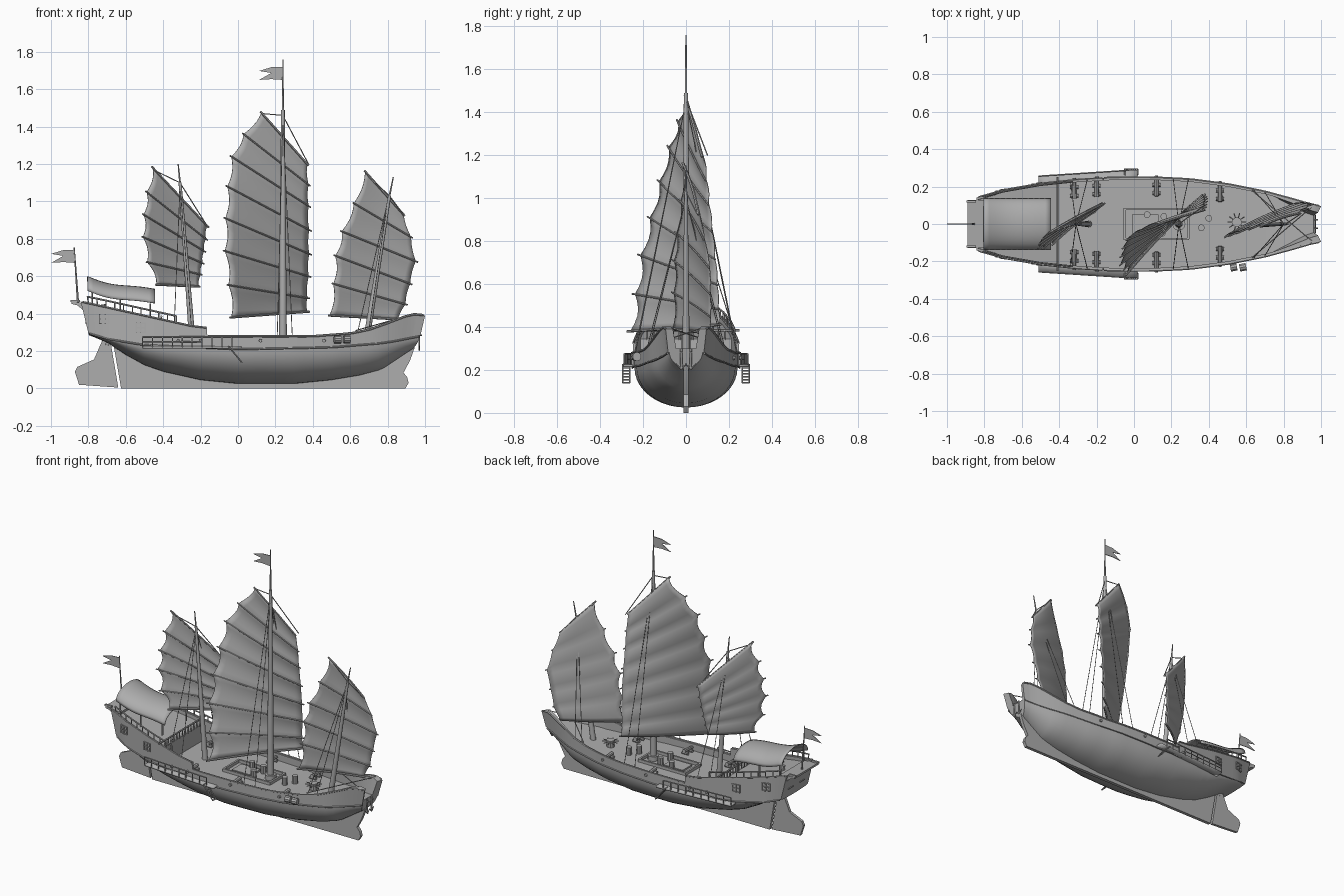
import bpy, bmesh, math
from mathutils import Vector

if "Cube" in bpy.data.objects:
    bpy.data.objects.remove(bpy.data.objects["Cube"], do_unlink=True)

grey = bpy.data.materials.new("plain grey")
grey.use_nodes = True
tone = (0.42, 0.42, 0.42, 1)
grey.diffuse_color = tone
grey.node_tree.nodes["Principled BSDF"].inputs["Base Color"].default_value = tone
parts = []


def finish(name, bm):
    bmesh.ops.recalc_face_normals(bm, faces=bm.faces)
    mesh = bpy.data.meshes.new(name)
    bm.to_mesh(mesh)
    bm.free()
    mesh.materials.append(grey)
    obj = bpy.data.objects.new(name, mesh)
    bpy.context.collection.objects.link(obj)
    parts.append(obj)
    return obj


def grid(name, rows, closed=False, thickness=0):
    """Skin a list of point rows; closed rows become a capped solid."""
    bm = bmesh.new()
    verts = [[bm.verts.new(p) for p in row] for row in rows]
    count = len(rows[0])
    for low, high in zip(verts, verts[1:]):
        for i in range(count if closed else count - 1):
            j = (i + 1) % count
            bm.faces.new((low[i], low[j], high[j], high[i]))
    if closed:
        bm.faces.new(verts[0])
        bm.faces.new(verts[-1])
    obj = finish(name, bm)
    if thickness:
        solid = obj.modifiers.new("thickness", "SOLIDIFY")
        solid.thickness = thickness
        solid.offset = 0


def plate(name, outline, thickness):
    """Flat shape drawn in the side plane."""
    sides = [[(x, s * thickness / 2, z) for x, z in outline] for s in (-1, 1)]
    grid(name, sides, closed=True)


def rods(name, items, sides=6):
    """Tapered rods; each item is start, end, start radius, end radius."""
    bm = bmesh.new()
    for a, b, *radius in items:
        a, b = Vector(a), Vector(b)
        turn = (b - a).to_track_quat("Z", "Y").to_matrix().to_4x4()
        turn.translation = (a + b) / 2
        bmesh.ops.create_cone(bm, cap_ends=True, segments=sides, radius1=radius[0],
                              radius2=radius[-1], depth=(b - a).length, matrix=turn)
    finish(name, bm)


def boxes(name, items):
    """Boxes; each item is centre, size."""
    bm = bmesh.new()
    for centre, size in items:
        made = bmesh.ops.create_cube(bm, size=1)["verts"]
        for v in made:
            v.co = Vector(centre) + Vector(v.co[i] * size[i] for i in range(3))
    finish(name, bm)


def lerp(table, x):
    if x <= table[0][0]:
        return table[0][1]
    for (x0, v0), (x1, v1) in zip(table, table[1:]):
        if x <= x1:
            return v0 + (v1 - v0) * (x - x0) / (x1 - x0)
    return table[-1][1]


# Hull with bulwarks, stern castle walls and decks in one loft
beam = [(-.84, .142), (-.7, .182), (-.5, .217), (-.3, .238), (-.1, .25), (.1, .25), (.3, .24),
        (.5, .214), (.7, .174), (.85, .134), (.95, .104), (1, .095)]
belly = [(-.84, .285), (-.7, .245), (-.6, .18), (-.5, .125), (-.4, .09), (-.2, .045), (0, .025),
         (.3, .025), (.5, .045), (.65, .07), (.8, .11), (.9, .155), (1, .205)]
wale = [(-.84, .295), (-.7, .265), (-.5, .232), (0, .21), (.5, .22), (.8, .245), (1, .28)]
sheer = [(-.84, .465), (-.25, .335), (-.166, .325), (-.164, .28), (.4, .28), (.6, .295),
         (.7, .315), (.8, .35), (.9, .388), (.96, .402), (1, .39)]
deck = [(-.84, .445), (-.41, .345), (-.405, .235), (.4, .235), (.7, .25), (1, .3)]


def bow_share(x):
    return min(max((x - .75) * 4, 0), 1)


def hull_point(x, y, z):
    stern = min(max((-.7 - x) * 7, 0), 1)
    hollow = .045 * (1 - min(abs(y) / lerp(beam, x), 1))
    return (x - bow_share(x) * ((.39 - z) * .18 + hollow) + stern * (.46 - z) * .25, y, z)


def section(x):
    w, b, k, t, d = (lerp(tab, x) for tab in (beam, belly, wale, sheer, deck))
    bow = bow_share(x)
    wall = .014 + .02 * bow
    curve = [i * math.pi / 20 for i in range(11)]
    half = [(w * (.96 - .15 * bow) * math.sin(a) ** (1 + .4 * bow), b + (k - b) * (1 - math.cos(a)))
            for a in curve]
    half += [(w * (1 - .12 * bow), k + .004), (w, t), (w - wall, t),
             ((w - wall) * (1 - .25 * bow), d)]
    ring = half + [(-y, z) for y, z in half[:0:-1]]
    return [hull_point(x, y, z) for y, z in ring]


stations = {round(x, 3) for tab in (beam, belly, sheer, deck) for x, _ in tab}
stations |= {i / 20 for i in range(-16, 20)}
grid("hull", [section(x) for x in sorted(stations)], closed=True)


def side_line(table, s, start, end, lift=0, steps=24, inset=0, flare=0):
    xs = [start + (end - start) * i / steps for i in range(steps + 1)]
    return [hull_point(x, s * (lerp(beam, x) * (1 - flare * bow_share(x)) - inset),
                       lerp(table, x) + lift) for x in xs]


def chain(points, radius):
    return [(a, b, radius) for a, b in zip(points, points[1:])]


both = (-1, 1)
rods("wale_strips", [r for s in both for r in chain(side_line(wale, s, -.83, .99, flare=.12), .005)])
rods("bulwark_caps", [r for s in both for r in chain(side_line(sheer, s, -.16, .99), .006)])
rods("castle_caps", [r for s in both for r in chain(side_line(sheer, s, -.83, -.17), .005)])

# Keel, rudder and stern platform
plate("keel", [(-.67, .26), (-.625, 0), (.895, 0), (.912, .03), (.905, .06), (.885, .085),
               (.92, .15), (.945, .22), (.9, .24), (.5, .12), (-.4, .18)], .022)
plate("rudder", [(-.72, .27), (-.685, .27), (-.64, .005), (-.85, .02), (-.872, .09),
                 (-.86, .115), (-.77, .155)], .018)
rods("rudder_stock", [((-.7, 0, .23), (-.72, 0, .45), .012)])
plate("stern_platform", [(-.89, .465), (-.89, .452), (-.86, .445), (-.79, .39),
                         (-.78, .45)], .255)
boxes("stern_rail", [((-.87, s * .12, .468), (.05, .012, .012)) for s in both])

# Castle railings
for s in both:
    low = side_line(sheer, s, -.8, -.33, 0, 10, .008)
    high = side_line(sheer, s, -.8, -.33, .035, 10, .008)
    rods("castle_railing", [(a, b, .0035) for a, b in zip(low, high)] + chain(high, .005))
rods("castle_front_rail", [((-.41, -.25, .385), (-.41, .25, .385), .006)]
     + [((-.41, y * .03, .34), (-.41, y * .03, .385), .004) for y in range(-6, 7)])

# Castle windows as framed crosses
frames = []
for s in both:
    for x, z in ((-.715, .372), (-.52, .325)):
        for offset in (-.024, 0, .024):
            y = s * (lerp(beam, x + offset) - .002)
            frames.append(((x + offset, y, z), (.006, .016, .052)))
            frames += [((x + shift, s * (lerp(beam, x + shift) - .002), z + offset),
                        (.026, .016, .006)) for shift in (-.013, .013)]
frames += [((-.812, y, .37 + o), (.012, .05, .006)) for y in (-.06, .06) for o in (-.02, .02)]
boxes("window_frames", frames)

# Canopy over the stern deck with its posts
rows = []
for i in range(13):
    u = i / 12
    base = .523 - .068 * u - .014 * math.sin(u * math.pi) - .006 * math.sin(u * math.tau)
    arch = [math.pi * j / 14 for j in range(15)]
    rows.append([(-.805 + .36 * u, .135 * math.cos(a), base + .075 * math.sin(a)) for a in arch])
grid("canopy", rows, thickness=.006)
rods("canopy_posts", [((x, s * .125, .38), (x, s * .125, .52 - (x + .8) * .2), .005)
                      for s in both for x in (-.78, -.63, -.47)])

# Side galleries with rails and boarding ladders
for s in both:
    rim = [(x, s * (.29 + (x - .02) * .065)) for x in (i * .053 - .51 for i in range(11))]
    grid("gallery_floor", [[(x, s * .19, .22), (x, y, .22)] for x, y in rim], thickness=.012)
    rods("gallery_rail", [((x, y, .22), (x, y, .275), .0035) for x, y in rim[:10]]
         + chain([(x, y, .275) for x, y in rim[:10]], .0045)
         + chain([(x, y, .25) for x, y in rim[:7]], .003))
    ladder = [((-.05, s * y, .225), (.02, s * y, .14), .004) for y in (.262, .294)]
    steps = [(-.05 + .07 * i / 6, .225 - .085 * i / 6) for i in range(7)]
    ladder += [((x, s * .262, z), (x, s * .294, z), .004) for x, z in steps]
    rods("boarding_ladder", ladder)

# Masts
rods("main_mast", [((.24, 0, .2), (.24, 0, 1.49), .022, .01),
                   ((.24, 0, 1.47), (.24, 0, 1.76), .006, .003),
                   ((.24, 0, .23), (.24, 0, .265), .035)], 12)
rods("fore_mast", [((.68, 0, .22), (.81, 0, 1.03), .018, .008),
                   ((.81, 0, 1.03), (.83, 0, 1.13), .005, .003)], 12)
rods("mizzen_mast", [((-.24, 0, .2), (-.31, 0, 1.1), .018, .008),
                     ((-.31, 0, 1.1), (-.32, 0, 1.2), .005, .003)], 12)


def sail(name, pivot, lean, twist, battens, bulge, puff):
    """Battened sail; each batten is leech x, z and luff x, z from the top down."""
    def place(x, z, u, lift):
        angle = twist[0] + (twist[1] - twist[0]) * z
        y = .025 + (x - pivot - lean * z) * angle + bulge * math.sin(u * math.pi) + lift
        return (x, y, z)

    def along(batten, u):
        x0, z0, x1, z1 = batten
        return x0 + (x1 - x0) * u, z0 + (z1 - z0) * u

    rows, poles = [], []
    columns = [i / 12 for i in range(13)]
    for n, upper in enumerate(battens):
        lower = battens[min(n + 1, len(battens) - 1)]
        for step in range(5 if upper != lower else 1):
            v = step / 5
            row, wave = [], math.sin(v * math.pi)
            for u in columns:
                (xa, za), (xb, zb) = along(upper, u), along(lower, u)
                scallop = .015 * wave * (1 - u) ** 4 - .006 * wave * u ** 6
                row.append(place(xa + (xb - xa) * v + scallop, za + (zb - za) * v, u, puff * wave))
            rows.append(row)
        thick = .006 if n in (0, len(battens) - 1) else .0045
        spots = [place(*along(upper, u), u, -.006) for u in (-.02, .2, .4, .6, .8, 1.03)]
        poles += chain(spots, thick)
    grid(name, rows, thickness=.004)
    rods(name + "_battens", poles)


sail("main_sail", .24, 0, (1.32, .56), [
    (.125, 1.475, .37, 1.2), (.03, 1.36, .377, 1.09), (-.035, 1.24, .377, .976),
    (-.056, 1.08, .38, .848), (-.067, .91, .38, .72), (-.07, .735, .377, .6),
    (-.05, .553, .37, .484), (-.035, .38, .37, .41)], .015, .011)
sail("fore_sail", .62, .16, (.55, .3), [
    (.68, 1.16, .885, .93), (.62, .99, .925, .81), (.555, .84, .95, .68),
    (.52, .71, .92, .56), (.51, .56, .895, .45), (.49, .39, .855, .37)], .012, .006)
sail("mizzen_sail", -.22, -.09, (1, .6), [
    (-.455, 1.18, -.165, .87), (-.488, 1.05, -.172, .8), (-.505, .93, -.182, .735),
    (-.508, .81, -.19, .67), (-.485, .675, -.2, .61), (-.435, .555, -.21, .545)], .012, .007)

# Standing rigging and halyards
ropes = [((.24, 0, 1.46), (.377, .1, 1.2), .003), ((.24, 0, 1.46), (.125, 0, 1.47), .003),
         ((.81, 0, 1.03), (.885, .05, .93), .003), ((-.31, 0, 1.1), (-.165, .1, .87), .003),
         ((.81, 0, 1.03), (.68, 0, 1.15), .003), ((-.31, 0, 1.1), (-.455, -.05, 1.17), .003)]
for top, feet in (((.24, 0, 1.45), (.21, .29)), ((.8, 0, 1), (.64, .7)),
                  ((-.31, 0, 1.08), (-.34, -.25))):
    for x in feet:
        for s in both:
            ropes.append((top, (x, s * (lerp(beam, x) - .005), lerp(sheer, x)), .0022))
ropes += [((.63, s * .18, .31), (.95, -s * .09, .4), .003) for s in both]
rods("rigging", ropes, 5)


# Swallow-tailed pennants
def pennant(name, x, z):
    shape = [(0, 0), (-.06, -.002), (-.125, -.022), (-.06, -.033), (-.125, -.07), (-.06, -.066),
             (0, -.07)]
    plate(name, [(x + a, z + b) for a, b in shape], .004)


pennant("main_pennant", .238, 1.72)
pennant("stern_pennant", -.874, .742)
rods("stern_flagpole", [((-.855, 0, .45), (-.876, 0, .755), .006, .003)])

# Hatch, capstan and deck cargo
boxes("hatch", [((.12, s * .08, .243), (.35, .012, .022)) for s in both]
      + [((x, 0, .243), (.012, .16, .022)) for x in (-.05, .29)]
      + [((.06, 0, .238), (.14, .1, .016))])
spokes = [i * math.pi / 5 for i in range(10)]
rods("capstan", [((.55, .01, .23), (.55, .01, .285), .026)]
     + [((.55, .01, .275), (.55 + .05 * math.cos(a), .01 + .05 * math.sin(a), .275), .003)
        for a in spokes], 10)
rods("barrels", [((x, y, .23), (x, y, .285), .018) for x, y in
                 ((.07, .05), (.15, -.05), (.16, .04), (.36, -.02), (.4, .03))], 10)
rods("side_barrels", [((x, -.235, .262), (x + .035, -.228, .262), .021) for x in (.515, .565)], 10)

# Cannons
guns = []
for x in (-.32, -.2, .12, .46):
    for s in both:
        edge = lerp(beam, x)
        guns.append(((x, s * (edge - .1), .262), (x, s * (edge + .01), .255), .013, .009))
        guns += [((x - .022, s * (edge - o), .245), (x + .022, s * (edge - o), .245), .01)
                 for o in (.04, .085)]
rods("cannons", guns, 8)

# Bow anchors
for s in both:
    y = s * .022
    rods("anchor", [((.97, y, .3), (.97, y, .205), .005),
                    ((.97, y, .205), (.97, y + .025, .228), .005, .002),
                    ((.97, y, .205), (.97, y - .025, .228), .005, .002),
                    ((.955, y, .285), (.985, y, .285), .004)])

for obj in bpy.context.selected_objects:
    obj.select_set(False)
for obj in parts:
    obj.select_set(True)
bpy.context.view_layer.objects.active = parts[0]
bpy.ops.object.shade_smooth_by_angle(angle=math.radians(35))
